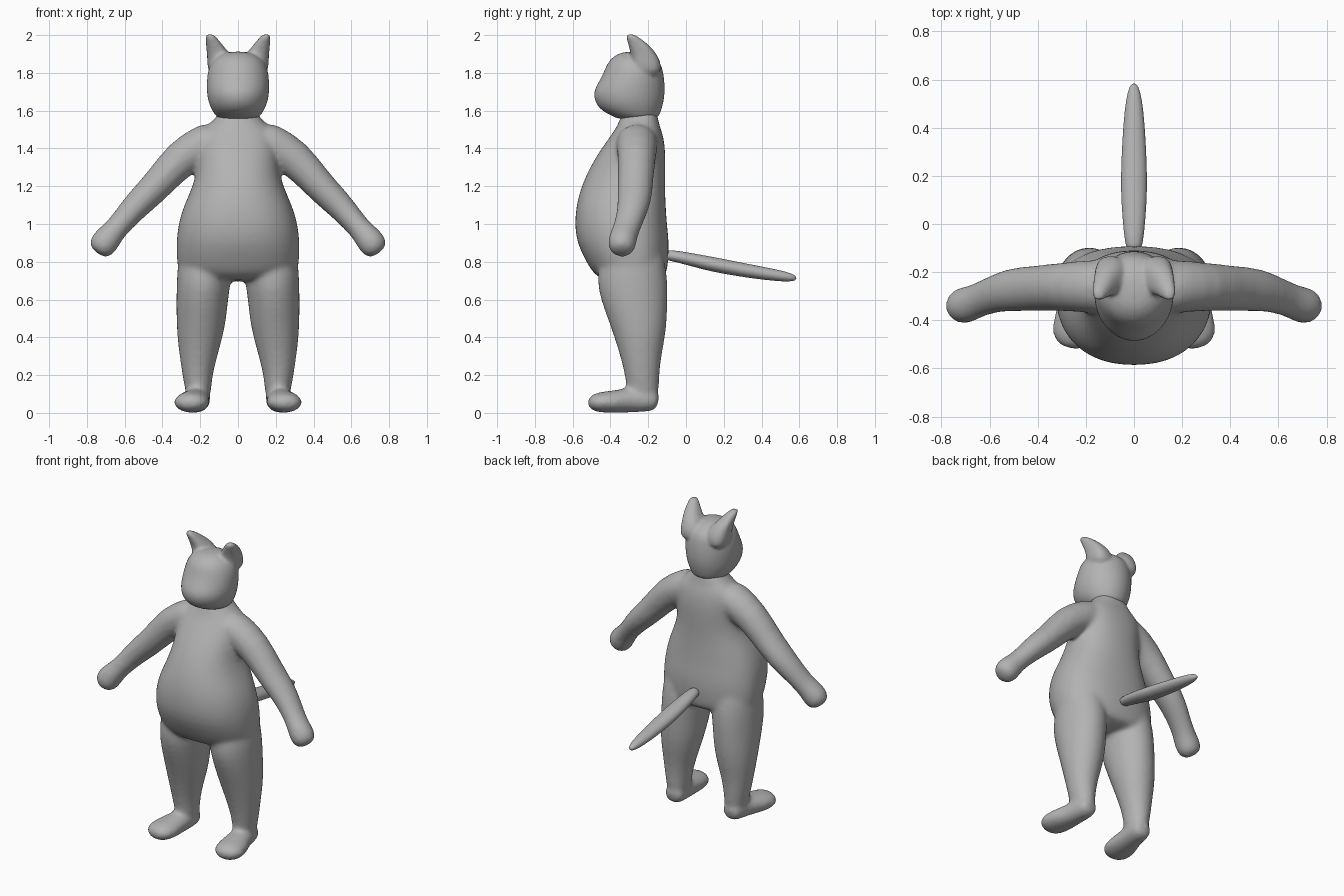
import bpy, bmesh, math
from mathutils import Vector

SEG = 24
grey = bpy.data.materials.new("dark_grey")
grey.diffuse_color = (.45, .45, .45, 1)


def skin(bm, rings):
    """Bridge closed rings of points and cap both ends."""
    vs = [[bm.verts.new(p) for p in r] for r in rings]
    for a, b in zip(vs, vs[1:]):
        for i in range(SEG):
            j = (i + 1) % SEG
            bm.faces.new((a[i], a[j], b[j], b[i]))
    bm.faces.new(vs[0])
    bm.faces.new(vs[-1])


def stack(bm, rows, wide=0.5, side=1, power=1.0):
    """Horizontal rings: (z, x0, x1, front y, back y); widest at 'wide' of the depth."""
    rings = []
    for z, x0, x1, yf, yb in rows:
        cx, rx, cy = (x0 + x1) / 2, (x1 - x0) / 2, yf + (yb - yf) * wide
        ring = []
        for i in range(SEG):
            a = math.tau * i / SEG
            c, s = math.cos(a), math.sin(a)
            c = math.copysign(abs(c) ** power, c)
            s = math.copysign(abs(s) ** power, s)
            ring.append((side * (cx + rx * c), cy + s * ((yb - cy) if s > 0 else (cy - yf)), z))
        rings.append(ring)
    skin(bm, rings)


def tube(bm, rows, ref, side=1):
    """Rings across a path: (x, y, z, radius across ref, radius along ref)."""
    pts = [Vector(r[:3]) for r in rows]
    rings = []
    for k, r in enumerate(rows):
        t = (pts[min(k + 1, len(pts) - 1)] - pts[max(k - 1, 0)]).normalized()
        b = Vector(ref)
        b = (b - t * b.dot(t)).normalized()
        a = t.cross(b)
        ring = []
        for i in range(SEG):
            w = math.tau * i / SEG
            p = pts[k] + a * r[3] * math.cos(w) + b * r[4] * math.sin(w)
            ring.append((side * p.x, p.y, p.z))
        rings.append(ring)
    skin(bm, rings)


def finish(bm, name, voxel=0, smooth=0):
    """Make the object; optionally fuse its pieces and soften the joins."""
    bmesh.ops.recalc_face_normals(bm, faces=bm.faces)
    for f in bm.faces:
        f.smooth = True
    me = bpy.data.meshes.new(name)
    bm.to_mesh(me)
    bm.free()
    me.materials.append(grey)
    ob = bpy.data.objects.new(name, me)
    bpy.context.collection.objects.link(ob)
    m = ob.modifiers.new("round", 'SUBSURF')
    m.levels = m.render_levels = 1
    if voxel:
        m = ob.modifiers.new("fuse", 'REMESH')
        m.mode, m.voxel_size, m.use_smooth_shade = 'VOXEL', voxel, True
        m = ob.modifiers.new("blend", 'SMOOTH')
        m.factor, m.iterations = .5, smooth


# torso with round belly and flatter back
bm = bmesh.new()
torso = [(1.62, .09, -.32, -.16), (1.56, .116, -.35, -.147), (1.52, .17, -.365, -.14),
         (1.48, .21, -.39, -.122), (1.4, .22, -.45, -.108), (1.3, .217, -.512, -.108),
         (1.2, .24, -.556, -.11), (1.1, .289, -.584, -.106), (1.0, .32, -.592, -.1),
         (.9, .33, -.582, -.087), (.8, .328, -.53, -.093), (.74, .315, -.495, -.1),
         (.695, .24, -.44, -.13)]
stack(bm, [(z, -w, w, f, b) for z, w, f, b in torso], wide=.58, power=.88)

for s in (1, -1):
    # arm and hand
    tube(bm, [(.10, -.26, 1.46, .10, .11), (.18, -.26, 1.42, .108, .112), (.30, -.26, 1.355, .1, .1),
              (.42, -.268, 1.215, .084, .094), (.50, -.272, 1.135, .079, .092),
              (.565, -.285, 1.07, .071, .081), (.645, -.315, .975, .059, .07),
              (.69, -.335, .925, .074, .076), (.724, -.342, .878, .077, .076),
              (.75, -.345, .845, .046, .046)], (0, 1, 0), s)
    # leg, its top hidden inside the belly
    stack(bm, [(.98, .10, .25, -.40, -.16), (.9, .07, .29, -.42, -.14), (.8, .04, .32, -.455, -.11),
               (.7, .035, .326, -.475, -.095), (.6, .052, .327, -.453, -.095),
               (.5, .06, .327, -.416, -.099), (.4, .08, .323, -.38, -.109),
               (.3, .109, .31, -.349, -.13), (.2, .134, .296, -.324, -.14),
               (.13, .14, .281, -.316, -.143), (.06, .15, .272, -.30, -.148)], side=s)
    # foot
    tube(bm, [(.208, -.143, .06, .047, .043), (.21, -.18, .07, .068, .064), (.22, -.29, .068, .07, .067),
              (.237, -.37, .06, .092, .061), (.249, -.45, .056, .097, .056),
              (.255, -.492, .054, .078, .046), (.259, -.52, .052, .038, .022)], (0, 0, 1), s)
finish(bm, "body", .012, 15)

# head with muzzle
bm = bmesh.new()
head = [(1.55, .10, -.35, -.155), (1.575, .12, -.40, -.14), (1.605, .142, -.457, -.128),
        (1.65, .16, -.486, -.116), (1.70, .167, -.493, -.110), (1.75, .167, -.465, -.112),
        (1.8, .163, -.437, -.118), (1.85, .148, -.42, -.13), (1.89, .112, -.385, -.17),
        (1.914, .05, -.33, -.24)]
stack(bm, [(z, -w, w, f, b) for z, w, f, b in head], wide=.52)

# ears, fused to the head and leaning forward to the tips
for s in (1, -1):
    stack(bm, [(1.78, .04, .155, -.28, -.13), (1.85, .03, .163, -.288, -.13),
               (1.895, .036, .164, -.293, -.152), (1.93, .068, .168, -.3, -.178),
               (1.965, .094, .171, -.31, -.217), (1.992, .118, .172, -.318, -.255),
               (2.006, .132, .17, -.316, -.28)], side=s, power=.8)
finish(bm, "head", .01, 5)

# tail
bm = bmesh.new()
tube(bm, [(0, -.12, .838, .03, .028), (0, -.05, .83, .042, .03), (0, .1, .795, .054, .038),
          (0, .2, .775, .055, .039), (0, .35, .748, .049, .036), (0, .48, .728, .039, .031),
          (0, .555, .717, .026, .023), (0, .585, .712, .01, .01)], (0, 0, 1))
finish(bm, "tail")
